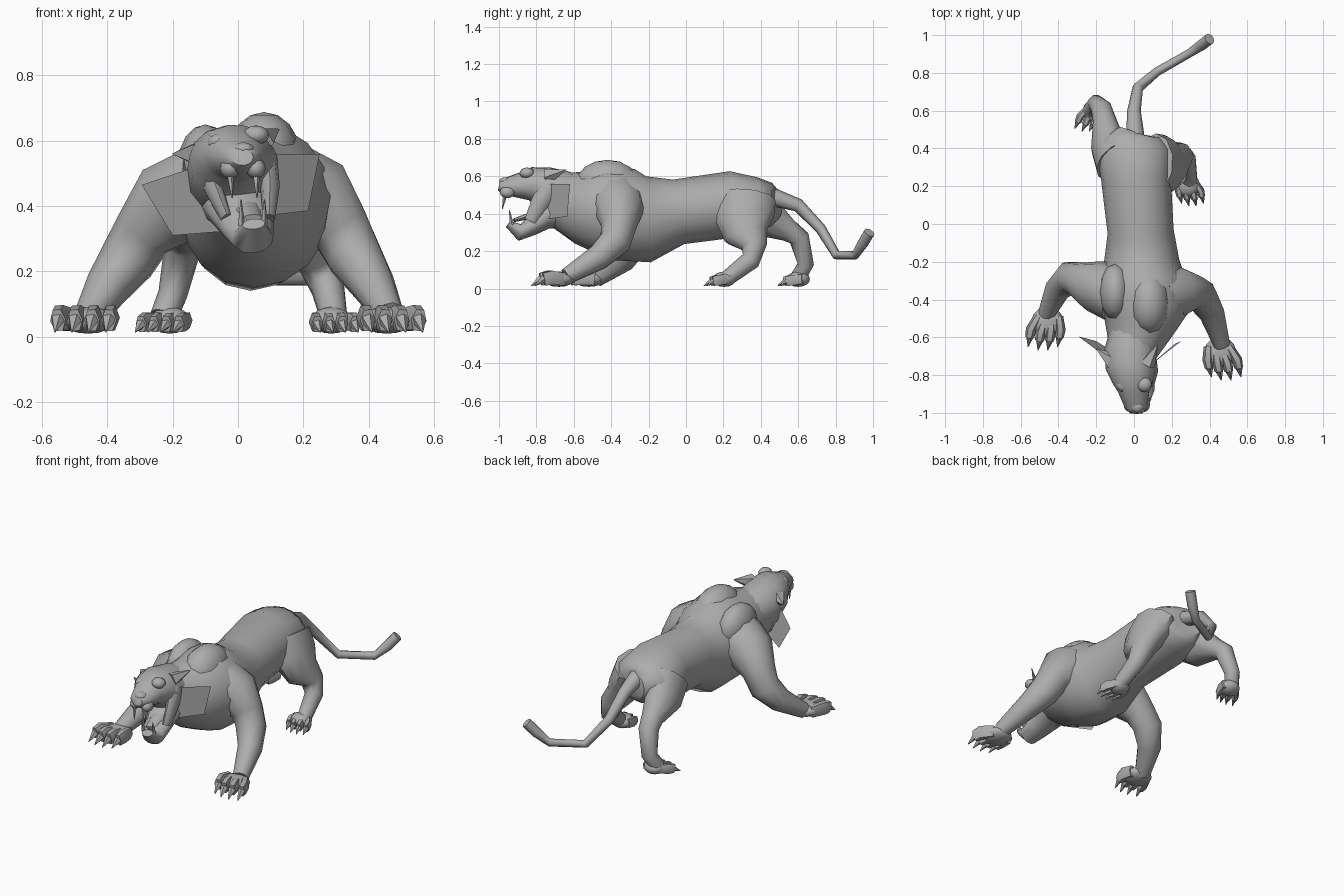
import bpy, bmesh, math
from mathutils import Vector

fur = bpy.data.materials.new("grey_fur")
fur.diffuse_color = (0.42, 0.42, 0.42, 1)
SIDES = ((-1, "left"), (1, "right"))


def finish(bm, name, angle=50, solid=True):
    if solid:
        bmesh.ops.recalc_face_normals(bm, faces=bm.faces[:])
    me = bpy.data.meshes.new(name)
    bm.to_mesh(me)
    bm.free()
    me.materials.append(fur)
    for p in me.polygons:
        p.use_smooth = True
    me.set_sharp_from_angle(angle=math.radians(angle))
    ob = bpy.data.objects.new(name, me)
    bpy.context.collection.objects.link(ob)


def loft(name, rings, ref=(1, 0, 0), sides=12, angle=50):
    """Skin rings (x, y, z, width radius[, height radius]) along a path."""
    bm = bmesh.new()
    pts = [Vector(r[:3]) for r in rings]
    side = Vector(ref)
    loops = []
    for i, r in enumerate(rings):
        t = (pts[min(i + 1, len(pts) - 1)] - pts[max(i - 1, 0)]).normalized()
        side = (side - t * side.dot(t)).normalized()
        up = t.cross(side)
        loops.append([bm.verts.new(pts[i] + side * r[3] * math.cos(a) + up * r[-1] * math.sin(a))
                      for a in (2 * math.pi * k / sides for k in range(sides))])
    for a, b in zip(loops, loops[1:]):
        for k in range(sides):
            j = (k + 1) % sides
            bm.faces.new((a[k], a[j], b[j], b[k]))
    bm.faces.new(loops[0])
    bm.faces.new(loops[-1])
    finish(bm, name, angle)


def ellipsoid(name, centre, radii):
    bm = bmesh.new()
    bmesh.ops.create_uvsphere(bm, u_segments=12, v_segments=8, radius=1)
    for v in bm.verts:
        v.co = Vector(centre) + Vector(c * r for c, r in zip(v.co, radii))
    finish(bm, name)


def plate(name, *corners):
    bm = bmesh.new()
    bm.faces.new([bm.verts.new(c) for c in corners])
    finish(bm, name, solid=False)


def spike(name, base, tip, r):
    loft(name, [(*base, r), (*tip, 0.002)], sides=5, angle=40)


# Torso from rump to neck
loft("torso", [
    (0, .49, .45, .08), (-.01, .46, .45, .15, .115), (0, .38, .45, .195, .145),
    (.01, .25, .45, .185, .178), (.035, -.04, .41, .175), (.04, -.2, .37, .20, .23),
    (.05, -.33, .395, .235, .25), (.05, -.45, .425, .235), (.025, -.55, .435, .185, .20),
    (-.01, -.70, .48, .12, .14)], sides=16)

# Shoulder blades
ellipsoid("shoulder_blade_right", (.08, -.42, .56), (.11, .17, .128))
ellipsoid("shoulder_blade_left", (-.10, -.36, .525), (.085, .15, .125))

# Tail
loft("tail", [
    (.01, .40, .51, .055), (0, .6, .445, .036), (.02, .72, .32, .029), (.12, .805, .178, .024),
    (.295, .905, .178, .023), (.355, .945, .24, .03), (.4, .98, .3, .03)], sides=8)

# Front legs: the left one mirrors the right and is drawn further back toward the paw
front = [(.14, -.37, .46, .15), (.24, -.36, .42, .138), (.315, -.36, .33, .095),
         (.355, -.38, .25, .088), (.41, -.47, .165, .07), (.465, -.64, .065, .045)]
loft("front_leg_right", front, (0, 1, 0), 10)
loft("front_leg_left", [(-x + .04 * (1 - i / 5), y + .16 * i / 5, z - .015, r)
                        for i, (x, y, z, r) in enumerate(front)], (0, 1, 0), 10)

# Hind legs: right one tucked forward, left one pushed back
loft("hind_leg_right", [
    (.11, .32, .48, .16, .11), (.165, .31, .38, .16, .10), (.215, .32, .285, .12, .08),
    (.25, .365, .225, .068), (.275, .345, .15, .053), (.295, .22, .055, .042)], (0, 1, 0), 10)
loft("hind_leg_left", [
    (-.10, .33, .46, .14, .10), (-.14, .42, .38, .12, .085), (-.155, .55, .31, .063),
    (-.17, .605, .27, .057), (-.20, .64, .13, .045), (-.228, .6, .06, .042)], (0, 1, 0), 10)

# Paws: palm and four clawed toes (knuckle position, scale, outward lean)
for name, px, py, s, lean in (
        ("front_paw_right", .468, -.72, 1, .04), ("front_paw_left", -.468, -.56, 1, -.03),
        ("hind_paw_right", .295, .175, .74, .03), ("hind_paw_left", -.227, .57, .74, -.06)):
    ellipsoid(name, (px - lean * .3, py + .04 * s, .05), (.085 * s, .085 * s, .041))
    for k in range(4):
        u = (k - 1.5) * .052 * s
        x, y = px + u, py - (.018 * s if k in (1, 2) else 0)
        loft(f"{name}_toe_{k + 1}", [
            (x - u * .3 - lean * .5, y + .07 * s, .05, .024 * s, .038 * s),
            (x, y, .05 * s + .008, .028 * s, .044 * s),
            (x + lean * .2, y - .04 * s, .045 * s + .005, .024 * s, .038 * s)], sides=6)
        spike(f"{name}_claw_{k + 1}", (x + lean * .2, y - .036 * s, .052 * s),
              (x + lean * .5, y - .09 * s, .014), .022 * s)

# Skull and upper muzzle
loft("skull", [
    (0, -.58, .48, .13), (-.02, -.68, .50, .138), (-.015, -.76, .54, .135, .115),
    (-.005, -.83, .56, .11, .09), (0, -.88, .55, .085, .072), (.012, -.975, .545, .058, .044),
    (.012, -1, .55, .035, .026)], sides=14)
ellipsoid("nose", (.015, -.965, .575), (.035, .033, .02))

# Open lower jaw and tongue
loft("lower_jaw", [
    (0, -.64, .42, .125, .10), (.01, -.76, .385, .105, .07), (.03, -.83, .33, .08, .05),
    (.045, -.89, .30, .065, .045), (.048, -.95, .345, .035, .02)])
loft("tongue", [(.02, -.76, .41, .045, .025), (.045, -.92, .365, .028, .01)], sides=8)

# Brows, muzzle pads, cheeks and fangs on both sides
for s, n in SIDES:
    ellipsoid(f"brow_{n}", (s * .055, -.85, .605 + s * .012), (.04, .04, .03))
    ellipsoid(f"muzzle_pad_{n}", (.015 + s * .04, -.955, .515), (.03, .04, .032))
    loft(f"cheek_{n}", [(s * .085, -.72, .55, .035, .06), (.01 + s * .088, -.78, .46, .03, .05),
                        (.03 + s * .065, -.83, .36, .018, .035)], sides=8)
    spike(f"upper_fang_{n}", (.015 + s * .04, -.965, .51), (.02 + s * .038, -.982, .425), .014)
    spike(f"lower_fang_{n}", (.045 + s * .035, -.93, .34), (.045 + s * .036, -.945, .42), .012)

# Ears
spike("ear_left", (-.11, -.73, .56), (-.20, -.66, .56), .05)
spike("ear_right", (.07, -.74, .60), (.125, -.64, .635), .045)

# Flat cheek ruffs
plate("ruff_right", (.07, -.76, .56), (.25, -.62, .56), (.215, -.635, .385), (.08, -.76, .37))
plate("ruff_left", (-.10, -.74, .53), (-.295, -.595, .465), (-.20, -.62, .31), (-.01, -.74, .325))
